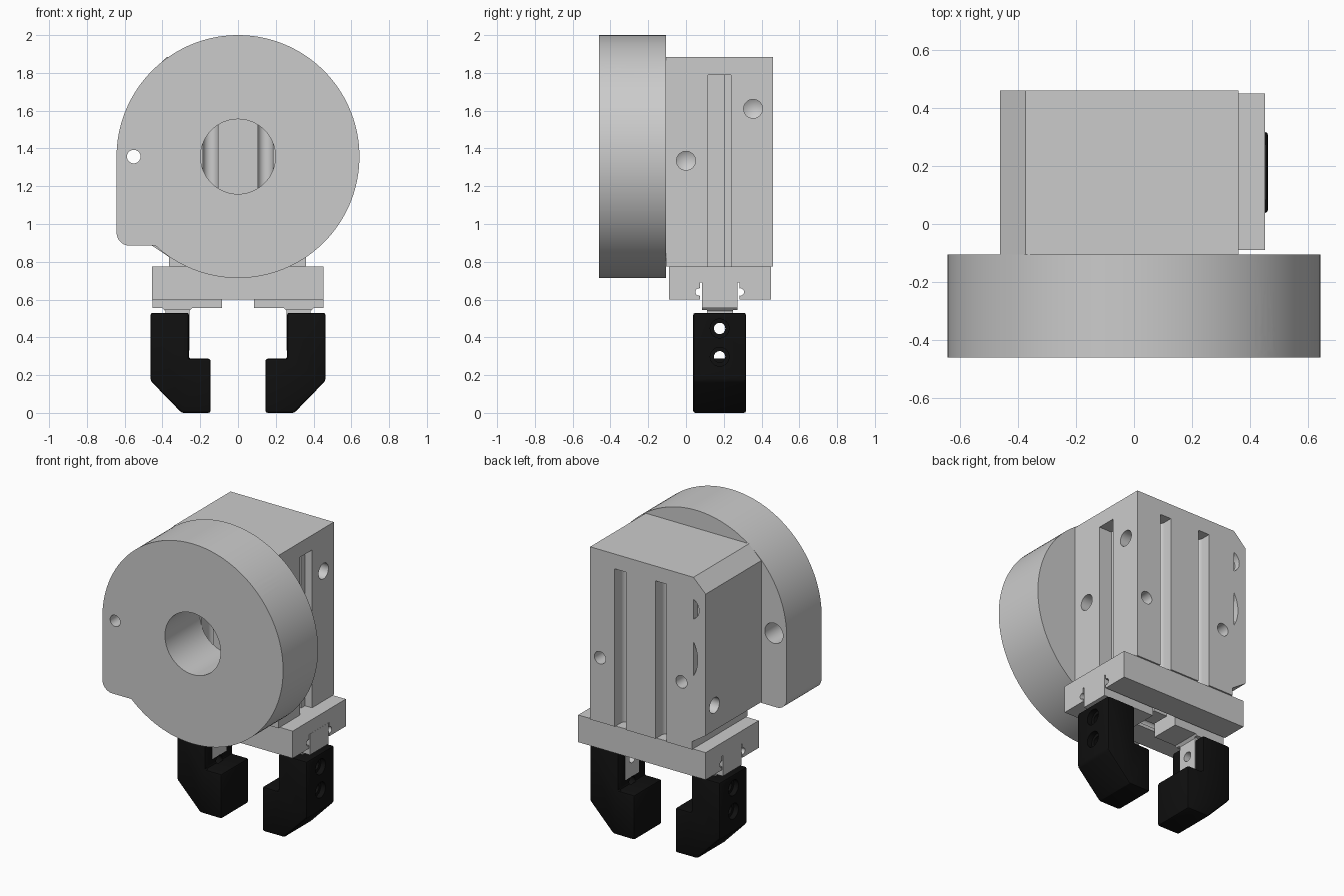
import bpy, bmesh
from math import sin, cos, radians, tau
from mathutils import Vector, Matrix

if "Cube" in bpy.data.objects:
    bpy.data.objects.remove(bpy.data.objects["Cube"])


def arc(cx, cy, r, a0, a1, n):
    return [(cx + r * cos(radians(a0 + (a1 - a0) * i / n)),
             cy + r * sin(radians(a0 + (a1 - a0) * i / n))) for i in range(n + 1)]


def circle(cx, cy, r, n=40):
    return [(cx + r * cos(tau * i / n), cy + r * sin(tau * i / n)) for i in range(n)]


def rect(x0, x1, y0, y1):
    return [(x0, y0), (x1, y0), (x1, y1), (x0, y1)]


def finish(name, bm):
    bmesh.ops.recalc_face_normals(bm, faces=bm.faces)
    me = bpy.data.meshes.new(name)
    bm.to_mesh(me)
    bm.free()
    ob = bpy.data.objects.new(name, me)
    bpy.context.collection.objects.link(ob)
    return ob


def prism(name, pts, axis, a, b):
    """Extrude a 2D outline along an axis from a to b."""
    place = {'x': lambda p, d: (d, p[0], p[1]),
             'y': lambda p, d: (p[0], d, p[1]),
             'z': lambda p, d: (p[0], p[1], d)}[axis]
    bm = bmesh.new()
    lo = [bm.verts.new(place(p, a)) for p in pts]
    hi = [bm.verts.new(place(p, b)) for p in pts]
    bm.faces.new(lo)
    bm.faces.new(hi)
    n = len(pts)
    for i in range(n):
        j = (i + 1) % n
        bm.faces.new((lo[i], lo[j], hi[j], hi[i]))
    return finish(name, bm)


def apply_mod(ob, kind, **props):
    m = ob.modifiers.new(kind.lower(), kind)
    for k, v in props.items():
        setattr(m, k, v)
    bpy.context.view_layer.objects.active = ob
    bpy.ops.object.modifier_apply(modifier=m.name)


def cut(ob, cutter):
    cutter.hide_render = True
    apply_mod(ob, 'BOOLEAN', operation='DIFFERENCE', solver='EXACT', object=cutter)
    bpy.data.objects.remove(cutter)


def drill(ob, pos, direction, r, depth):
    """Blind hole with a conical tip."""
    d = Vector(direction).normalized()
    length = depth + 0.02
    bm = bmesh.new()
    bmesh.ops.create_cone(bm, cap_ends=True, segments=32, radius1=r, radius2=r, depth=length)
    end = max(bm.faces, key=lambda f: f.calc_center_median().z)
    tip = bmesh.ops.poke(bm, faces=[end])['verts'][0]
    tip.co.z += r * 0.6
    mid = Vector(pos) + d * (length / 2 - 0.02)
    bm.transform(Matrix.Translation(mid) @ d.to_track_quat('Z', 'Y').to_matrix().to_4x4())
    cut(ob, finish("drill", bm))


# Round flange with a square lower-left corner
CZ, R = 1.357, 0.643
flange = prism("flange", arc(0, CZ, R, -132.8, 180, 120) + arc(-0.573, 0.955, 0.07, 180, 270, 10),
               'y', -0.46, -0.105)
cut(flange, prism("bore", circle(0, CZ, 0.198, 64), 'y', -0.5, 0))
cut(flange, prism("pin_hole", circle(-0.552, CZ, 0.036), 'y', -0.5, 0))
cut(flange, prism("pin_counterbore", circle(-0.552, CZ, 0.065), 'y', -0.28, 0))
for x, z in ((0.286, 0), (-0.286, 0), (0, 0.286), (0, -0.286)):
    drill(flange, (x, -0.46, CZ + z), (0, 1, 0), 0.045, 0.2)
drill(flange, (-0.33, -0.46, 1.687), (0, 1, 0), 0.038, 0.2)
drill(flange, (0.455, -0.393, CZ + 0.455), (-1, 0, -1), 0.048, 0.2)

# Main body with a chamfered bulge on the left
body = prism("body", [(-0.365, 0.775), (0.36, 0.775), (0.36, 1.885), (-0.375, 1.885),
                      (-0.462, 1.80), (-0.462, 0.89), (-0.365, 0.825)], 'y', -0.105, 0.46)
# Sensor slots on front and back, rounded at the bottom
for sx in (-0.145, 0.145):
    cut(body, prism("slot", arc(sx, 0.40, 0.04, 180, 360, 16) + [(sx + 0.04, 0.5), (sx - 0.04, 0.5)],
                    'z', 0.7, 1.79))
    cut(body, prism("slot", arc(sx, -0.045, 0.04, 0, 180, 16) + [(sx - 0.04, -0.15), (sx + 0.04, -0.15)],
                    'z', 0.7, 1.79))
    # Back mounting holes
    drill(body, (sx * 2, 0.46, 1.19), (0, -1, 0), 0.04, 0.12)
# Stepped slot on the right side
cut(body, prism("side_slot", [(0.4, 0.116), (0.4, 0.238), (0.31, 0.238), (0.31, 0.2),
                              (0.27, 0.2), (0.27, 0.116)], 'z', 0.7, 1.79))
# Port holes on right, left and top
for y, z in ((0.355, 1.61), (0.0, 1.335)):
    drill(body, (0.36, y, z), (-1, 0, 0), 0.05, 0.12)
for y in (0.37, -0.01):
    drill(body, (-0.462, y, 1.05), (1, 0, 0), 0.05, 0.12)
for x, y in ((-0.265, 0.36), (0.26, 0.005)):
    drill(body, (x, y, 1.885), (0, 0, -1), 0.05, 0.01)
    drill(body, (x, y, 1.885), (0, 0, -1), 0.041, 0.12)
# Shallow crescent pockets at the back left edge
cut(body, prism("pocket", arc(-0.345, 1.68, 0.07, 115, 245, 16), 'y', 0.42, 0.5))
cut(body, prism("pocket", arc(-0.188, 1.36, 0.217, 150, 210, 16), 'y', 0.42, 0.5))

# Guide rail with a channel and ball grooves
rail = prism("guide_rail", rect(-0.09, 0.45, 0.6, 0.775), 'x', -0.455, 0.452)
cut(rail, prism("channel", rect(0.075, 0.282, 0.55, 0.69), 'x', -0.6, 0.6))
for y in (0.07, 0.287):
    cut(rail, prism("groove", circle(y, 0.64, 0.02, 20), 'x', -0.6, 0.6))
drive = prism("drive_block", rect(-0.05, 0.05, 0.12, 0.24), 'z', 0.615, 0.7)

# Sliding carriages with finger tabs (left, then mirrored)
carriage = prism("carriages", [(-0.453, 0.555), (-0.40, 0.555), (-0.385, 0.54), (-0.385, 0.33),
                               (-0.257, 0.33), (-0.257, 0.54), (-0.242, 0.555),
                               (-0.085, 0.555), (-0.085, 0.69), (-0.453, 0.69)], 'y', 0.085, 0.272)
for y0, y1 in ((0.0, 0.11), (0.248, 0.4)):
    cut(carriage, prism("tab_trim", rect(-0.6, 0, 0.2, 0.545), 'y', y0, y1))

# Black fingers (left, then mirrored)
finger = prism("fingers", [(-0.463, 0.53), (-0.463, 0.17), (-0.298, 0.0), (-0.145, 0.0),
                           (-0.145, 0.287), (-0.26, 0.287), (-0.26, 0.53)], 'y', 0.038, 0.318)
apply_mod(finger, 'BEVEL', width=0.012, segments=2, limit_method='ANGLE')
cut(finger, prism("tab_pocket", rect(-0.386, -0.2, 0.109, 0.249), 'z', 0.329, 0.6))
for z in (0.447, 0.297):
    cut(finger, prism("counterbore", circle(0.178, z, 0.05, 32), 'x', -0.6, -0.43))
    cut(finger, prism("screw_hole", circle(0.178, z, 0.03, 32), 'x', -0.6, -0.25))
cut(carriage, prism("screw_hole", circle(0.178, 0.447, 0.03, 32), 'x', -0.6, -0.1))
for ob in (carriage, finger):
    apply_mod(ob, 'MIRROR', use_mirror_merge=False)

black = bpy.data.materials.new("black")
black.diffuse_color = (0.005, 0.005, 0.005, 1)
black.use_nodes = True
black.node_tree.nodes["Principled BSDF"].inputs["Base Color"].default_value = black.diffuse_color
finger.data.materials.clear()
finger.data.materials.append(black)

# Smooth the round surfaces, keep edges sharp
bpy.ops.object.select_all(action='DESELECT')
for ob in (flange, body, rail, drive, carriage, finger):
    ob.select_set(True)
bpy.context.view_layer.objects.active = flange
bpy.ops.object.shade_smooth_by_angle(angle=radians(25))
